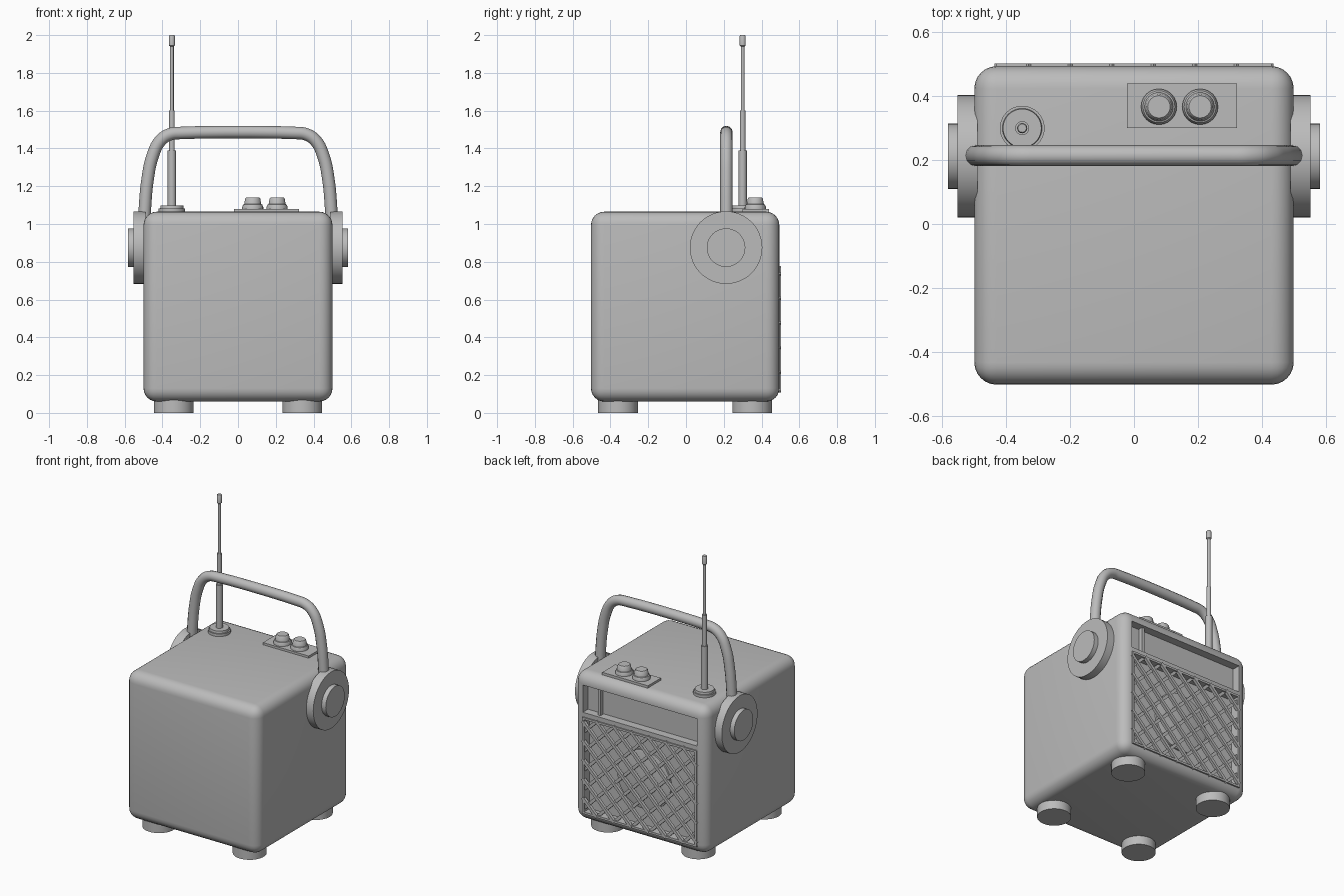
import bpy, bmesh, math
from mathutils import Vector, Matrix

if "Cube" in bpy.data.objects:
    bpy.data.objects.remove(bpy.data.objects["Cube"])

grey = bpy.data.materials.new("plain grey")
grey.diffuse_color = (0.5, 0.5, 0.5, 1)
grey.use_nodes = True
grey.node_tree.nodes["Principled BSDF"].inputs["Base Color"].default_value = grey.diffuse_color


def finish(name, bm, angle=35):
    bmesh.ops.recalc_face_normals(bm, faces=bm.faces)
    me = bpy.data.meshes.new(name)
    bm.to_mesh(me)
    bm.free()
    me.materials.append(grey)
    ob = bpy.data.objects.new(name, me)
    bpy.context.collection.objects.link(ob)
    smooth(ob, angle)
    return ob


def smooth(ob, angle=35):
    bpy.ops.object.select_all(action='DESELECT')
    ob.select_set(True)
    bpy.context.view_layer.objects.active = ob
    bpy.ops.object.shade_smooth_by_angle(angle=math.radians(angle))


def add_box(bm, lo, hi):
    lo, hi = Vector(lo), Vector(hi)
    m = Matrix.Translation((lo + hi) / 2) @ Matrix.Diagonal((*(hi - lo), 1))
    bmesh.ops.create_cube(bm, size=1, matrix=m)


def box(name, lo, hi):
    bm = bmesh.new()
    add_box(bm, lo, hi)
    return finish(name, bm)


def lathe(name, profile, matrix, n=40):
    """Spin (radius, height) points about local z, with closed ends."""
    bm = bmesh.new()
    rings = [[bm.verts.new(matrix @ Vector((r * math.cos(2 * math.pi * i / n),
                                            r * math.sin(2 * math.pi * i / n), h)))
              for i in range(n)] for r, h in profile]
    for a, b in zip(rings, rings[1:]):
        for i in range(n):
            j = (i + 1) % n
            bm.faces.new((a[i], a[j], b[j], b[i]))
    bm.faces.new(rings[0])
    bm.faces.new(rings[-1])
    return finish(name, bm)


# Rounded cabinet with two openings in the back
BACK, X = 0.494, 0.43
DIAL, GRILLE = (0.80, 0.985), (0.115, 0.77)
bm = bmesh.new()
add_box(bm, (-0.5, -0.503, 0.06), (0.5, BACK, 1.065))
bmesh.ops.bevel(bm, geom=bm.edges[:], offset=0.07, segments=6, profile=0.5, affect='EDGES')
cabinet = finish("cabinet", bm)
for z0, z1 in (DIAL, GRILLE):
    cutter = box("opening_cutter", (-X, BACK - 0.055, z0), (X, 0.6, z1))
    cutter.hide_render = True
    mod = cabinet.modifiers.new("opening", 'BOOLEAN')
    mod.operation = 'DIFFERENCE'
    mod.solver = 'EXACT'
    mod.object = cutter
    bpy.context.view_layer.objects.active = cabinet
    bpy.ops.object.modifier_apply(modifier=mod.name)
    bpy.data.objects.remove(cutter)
smooth(cabinet)

# Tuning needle in the dial window
box("tuning_needle", (0.312, 0.445, DIAL[0]), (0.332, 0.472, DIAL[1]))

# Speaker disc behind the grille
to_back = Matrix.Rotation(-math.pi / 2, 4, 'X')
lathe("speaker", [(0.2, 0), (0.2, 0.014), (0.185, 0.018)],
      Matrix.Translation((0, 0.437, 0.44)) @ to_back)

# Grille frame
f = 0.014
bm = bmesh.new()
for x in (-X, X - f):
    add_box(bm, (x, 0.44, GRILLE[0]), (x + f, 0.502, GRILLE[1]))
for z in (GRILLE[0], GRILLE[1] - f):
    add_box(bm, (-X, 0.44, z), (X, 0.502, z + f))
finish("grille_frame", bm)

# Diagonal lattice bars, clipped to the opening
bm = bmesh.new()
z0, z1 = GRILLE
height = z1 - z0
for slope, y in ((1, 0.493), (-1, 0.481)):
    for k in range(-7, 8):
        mid = k * 0.13
        t0 = max(-height / 2, -X - mid)
        t1 = min(height / 2, X - mid)
        if t1 - t0 < 0.03:
            continue
        # t runs along x; the bar's height follows it up or down
        t = (t0 + t1) / 2
        centre = Vector((mid + t, y, (z0 + z1) / 2 + slope * t))
        m = (Matrix.Translation(centre) @ Matrix.Rotation(-slope * math.pi / 4, 4, 'Y')
             @ Matrix.Diagonal(((t1 - t0) * math.sqrt(2), 0.02, 0.02, 1)))
        bmesh.ops.create_cube(bm, size=1, matrix=m)
finish("grille_lattice", bm)

# Feet
for x in (-0.34, 0.34):
    for y in (-0.36, 0.35):
        lathe("foot", [(0.105, 0), (0.105, 0.085)], Matrix.Translation((x, y, 0)))

# Handle pivots on both sides
for s in (-1, 1):
    m = Matrix.Translation((0, 0.212, 0.875)) @ Matrix.Rotation(s * math.pi / 2, 4, 'Y')
    lathe("pivot_disc", [(0.192, 0.49), (0.192, 0.552)], m, 48)
    lathe("pivot_cap", [(0.102, 0.54), (0.102, 0.583)], m, 48)

# Carrying handle: a swept round tube
half = [(0.5, 0.92), (0.493, 1.08), (0.478, 1.24), (0.452, 1.36),
        (0.412, 1.44), (0.36, 1.475), (0.3, 1.482)]
path = half + [(-x, z) for x, z in reversed(half)]
curve = bpy.data.curves.new("handle", 'CURVE')
curve.dimensions = '3D'
curve.bevel_depth = 0.033
curve.bevel_resolution = 4
curve.use_fill_caps = True
spline = curve.splines.new('BEZIER')
spline.resolution_u = 5
spline.bezier_points.add(len(path) - 1)
for p, (x, z) in zip(spline.bezier_points, path):
    p.co = (x, 0.214, z)
    p.handle_left_type = p.handle_right_type = 'AUTO'
curve.materials.append(grey)
handle = bpy.data.objects.new("handle", curve)
bpy.context.collection.objects.link(handle)
bpy.ops.object.select_all(action='DESELECT')
handle.select_set(True)
bpy.context.view_layer.objects.active = handle
bpy.ops.object.convert(target='MESH')
smooth(bpy.context.view_layer.objects.active, 50)

# Telescopic antenna on a stepped base
spot = Matrix.Translation((-0.35, 0.30, 0))
lathe("antenna_base", [(0.07, 1.05), (0.07, 1.083), (0.062, 1.083), (0.06, 1.098)], spot)
lathe("antenna", [(0.022, 1.09), (0.022, 1.39), (0.015, 1.39), (0.015, 1.6), (0.01, 1.6),
                  (0.01, 1.94), (0.016, 1.945), (0.016, 1.995), (0.013, 2.0)], spot, 20)

# Control plate with two knobs
box("control_plate", (-0.022, 0.30, 1.05), (0.322, 0.44, 1.08))
for x in (0.078, 0.207):
    lathe("knob", [(0.056, 1.07), (0.056, 1.09), (0.05, 1.103), (0.045, 1.105),
                   (0.04, 1.134), (0.035, 1.14)], Matrix.Translation((x, 0.367, 0)), 24)
